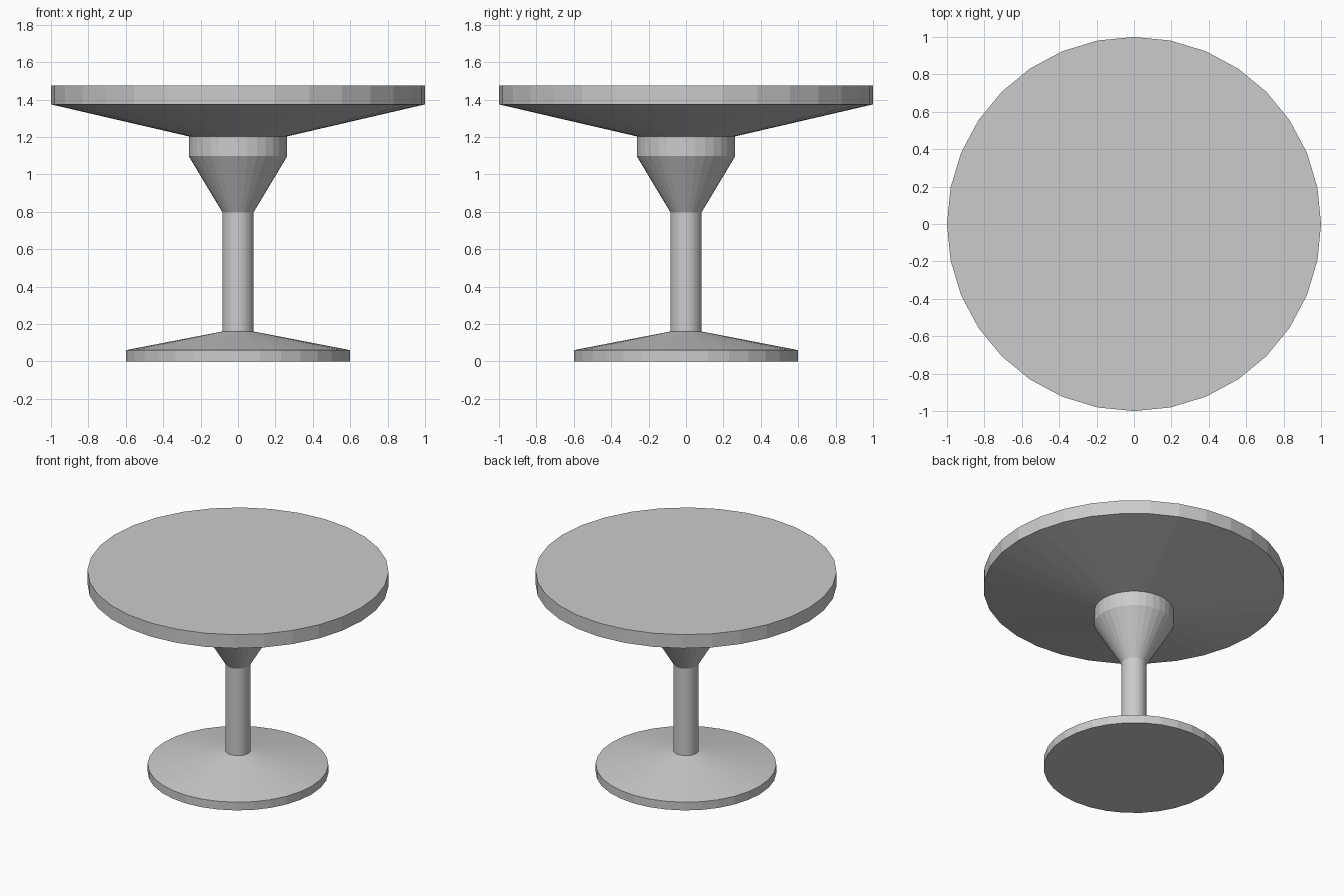
import bpy
import bmesh
from math import cos, sin, tau

SIDES = 32

# Remove the default cube
cube = bpy.data.objects.get("Cube")
if cube:
    bpy.data.objects.remove(cube, do_unlink=True)

# Single plain grey
grey = bpy.data.materials.new("light_grey")
grey.use_nodes = True
colour = (0.6, 0.6, 0.6, 1)
grey.diffuse_color = colour
grey.node_tree.nodes["Principled BSDF"].inputs["Base Color"].default_value = colour


def lathe(name, profile, cap_bottom=False, cap_top=False):
    """Turn a (radius, height) profile, listed upwards, around the z axis."""
    bm = bmesh.new()
    rings = [[bm.verts.new((r * cos(tau * i / SIDES), r * sin(tau * i / SIDES), z))
              for i in range(SIDES)] for r, z in profile]
    for low, high in zip(rings, rings[1:]):
        for i in range(SIDES):
            j = (i + 1) % SIDES
            bm.faces.new((low[i], low[j], high[j], high[i]))
    if cap_bottom:
        bm.faces.new(rings[0][::-1])
    if cap_top:
        bm.faces.new(rings[-1])
    mesh = bpy.data.meshes.new(name)
    bm.to_mesh(mesh)
    bm.free()
    mesh.materials.append(grey)
    obj = bpy.data.objects.new(name, mesh)
    bpy.context.collection.objects.link(obj)
    return obj


STEM = 0.083
COLLAR = 0.263

# Foot disc with a shallow cone rising to the stem
lathe("base", [(0.6, 0), (0.6, 0.06), (STEM, 0.16)], cap_bottom=True)

# Straight column
lathe("stem", [(STEM, 0.16), (STEM, 0.797)])

# Flared support with a short upright band
lathe("collar", [(STEM, 0.797), (COLLAR, 1.097), (COLLAR, 1.203)])

# Round top with a tapered underside
lathe("table_top", [(COLLAR, 1.203), (1, 1.374), (1, 1.474)], cap_top=True)
